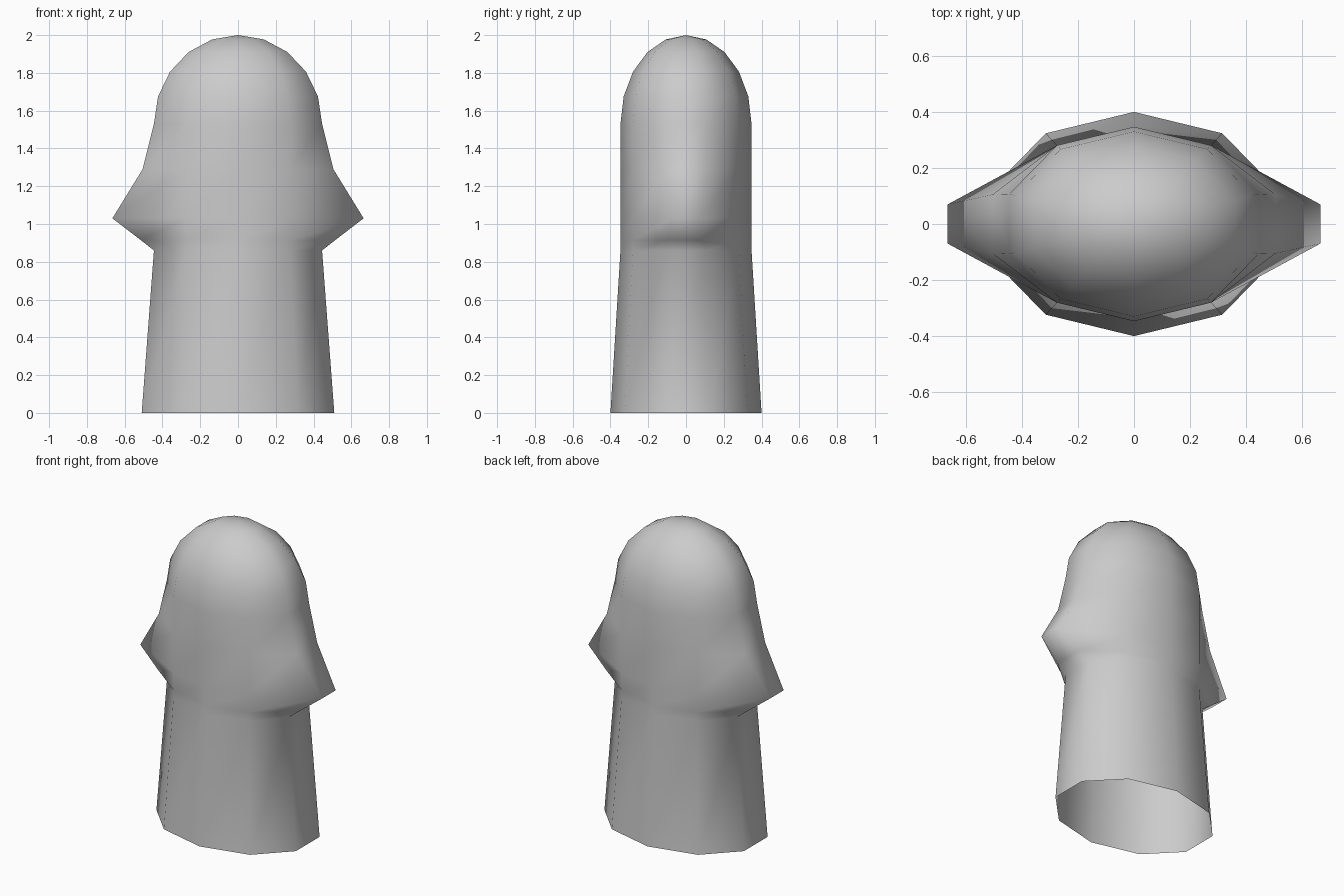
import bpy, bmesh, math

if "Cube" in bpy.data.objects:
    bpy.data.objects.remove(bpy.data.objects["Cube"])

SIDES = 10
# wall rings: height, body x radius, body y radius, side-lug half width, side-lug half depth
LUG = [(0.0, 0.536, 0.40, None, None),
       (0.86, 0.468, 0.347, None, None),
       (0.915, 0.468, 0.347, 0.515, 0.10),
       (1.03, 0.468, 0.347, 0.665, 0.07),
       (1.29, 0.468, 0.347, 0.505, 0.105)]
# dome rings
DOME = [(1.53 + 0.47 * math.sin(math.radians(a)),
         0.468 * math.cos(math.radians(a)),
         0.347 * math.cos(math.radians(a)), None, None) for a in (0, 18, 36, 54, 72)]


def ring(bm, z, rx, ry, lug_x, lug_y):
    verts = []
    for i in range(SIDES):
        a = math.radians(18 + 36 * i)
        x, y = rx * math.cos(a), ry * math.sin(a)
        # the two outermost corners on each side are pulled out into the lug
        if lug_x and abs(math.cos(a)) > 0.9:
            x, y = math.copysign(lug_x, x), math.copysign(lug_y, y)
        verts.append(bm.verts.new((x, y, z)))
    return verts


bm = bmesh.new()
rings = [ring(bm, *r) for r in LUG + DOME]

# open-bottomed wall
for lo, hi in zip(rings, rings[1:]):
    for i in range(SIDES):
        j = (i + 1) % SIDES
        bm.faces.new((lo[i], lo[j], hi[j], hi[i]))

# dome tip
tip = bm.verts.new((0, 0, 2.0))
for i in range(SIDES):
    bm.faces.new((rings[-1][i], rings[-1][(i + 1) % SIDES], tip))

for f in bm.faces:
    f.smooth = True
mesh = bpy.data.meshes.new("domed_sleeve")
bm.to_mesh(mesh)
bm.free()
obj = bpy.data.objects.new("domed_sleeve", mesh)
bpy.context.collection.objects.link(obj)
